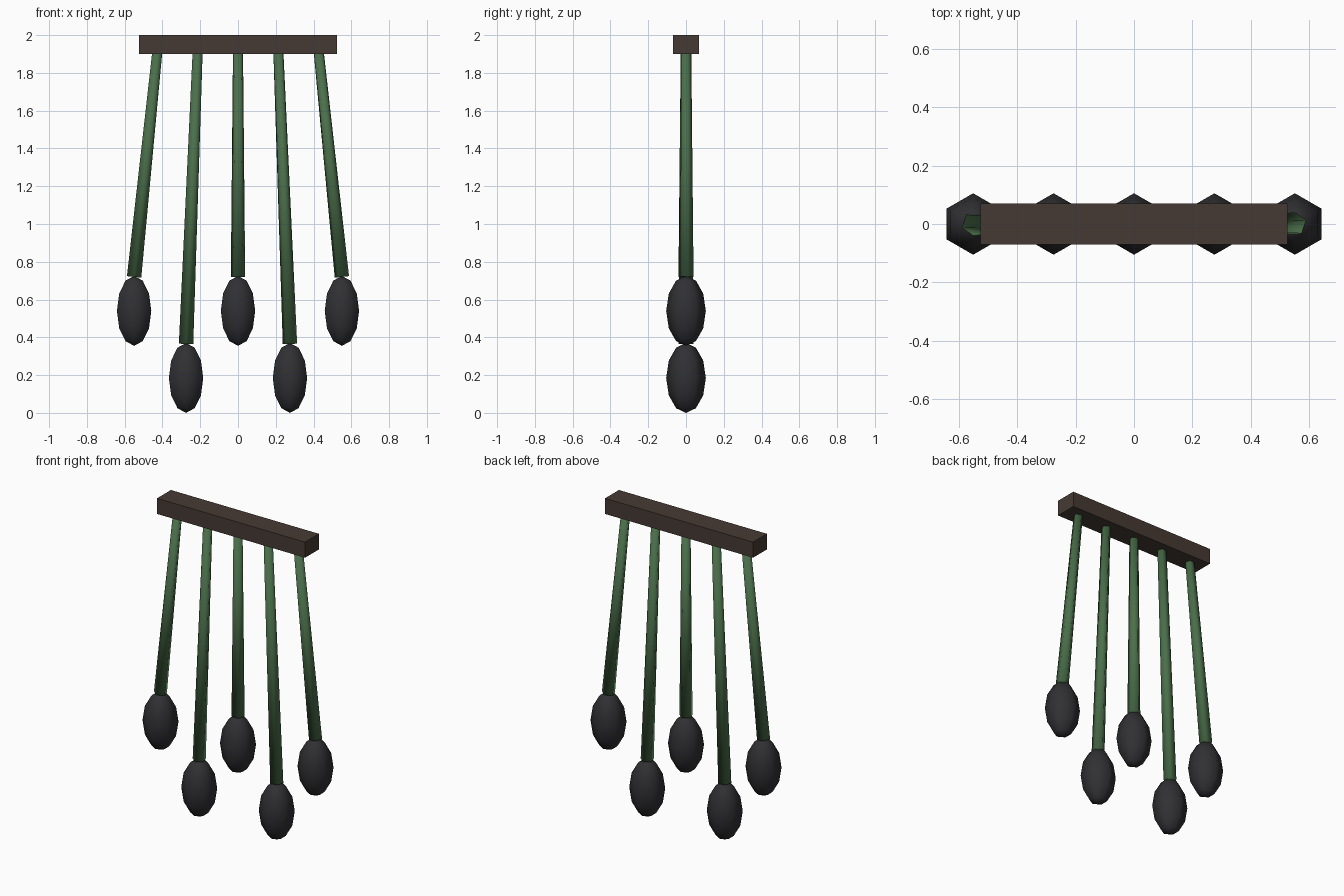
import bpy
import math
from mathutils import Vector

if "Cube" in bpy.data.objects:
    bpy.data.objects.remove(bpy.data.objects["Cube"])


def material(name, color):
    m = bpy.data.materials.new(name)
    m.diffuse_color = (*color, 1)
    m.use_nodes = True
    m.node_tree.nodes["Principled BSDF"].inputs["Base Color"].default_value = m.diffuse_color
    return m


brown = material("dark_wood", (0.062, 0.042, 0.034))
green = material("stem_green", (0.07, 0.16, 0.07))
black = material("bulb_black", (0.03, 0.03, 0.034))


def finish(name, mat, smooth):
    ob = bpy.context.object
    ob.name = name
    ob.data.materials.append(mat)
    if smooth:
        bpy.ops.object.shade_smooth()
    return ob


# Top bar
bpy.ops.mesh.primitive_cube_add(size=1, location=(0, 0, 1.95))
bar = finish("top_bar", brown, False)
bar.scale = (1.05, 0.14, 0.10)


def strand(i, bulb_z):
    """Tapered five-sided stem fanning outward, with a faceted bulb at its tip."""
    top = Vector((0.214 * i, 0, 1.905))
    tip = Vector((0.275 * i, 0, bulb_z + 0.18))
    d = tip - top
    bpy.ops.mesh.primitive_cone_add(
        vertices=5, radius1=0.028, radius2=0.04, depth=d.length,
        location=(top + tip) / 2,
        rotation=(0, math.acos(d.z / d.length), math.pi if i < 0 else 0))
    finish(f"stem_{i + 3}", green, True)

    bpy.ops.mesh.primitive_uv_sphere_add(
        segments=6, ring_count=6, radius=1, location=(0.275 * i, 0, bulb_z))
    bulb = finish(f"bulb_{i + 3}", black, True)
    bulb.scale = (0.105, 0.105, 0.185)


# Five hanging strands, alternating short and long
for i in range(-2, 3):
    strand(i, 0.185 if i % 2 else 0.54)
